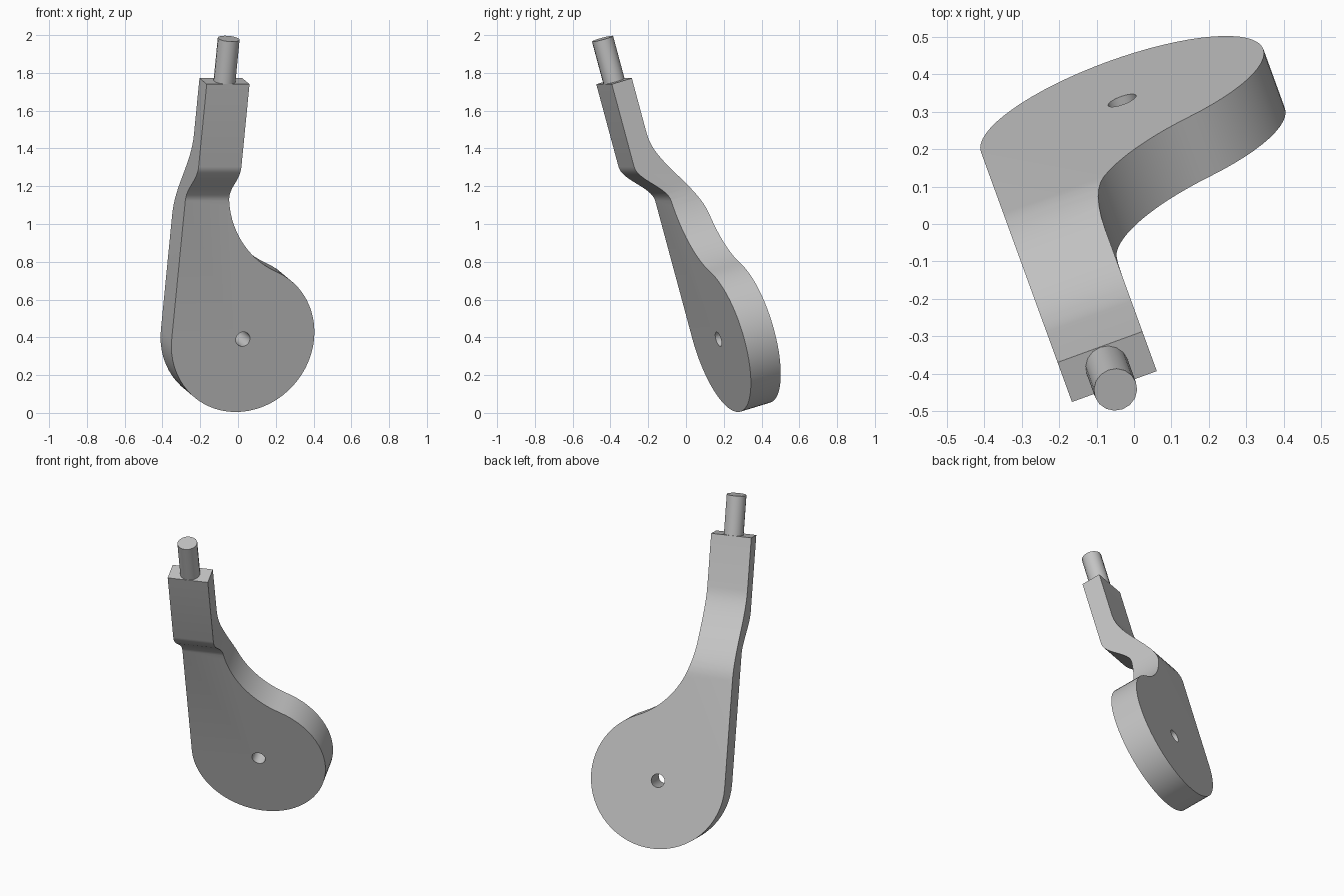
import bpy, bmesh, math
from mathutils import Matrix

if "Cube" in bpy.data.objects:
    bpy.data.objects.remove(bpy.data.objects["Cube"])

# Leaning frame: local x = width, y = length, z = thickness (towards the front)
FRAME = Matrix.Rotation(math.radians(20), 4, 'Z') @ Matrix.Rotation(math.radians(106), 4, 'X')

LEFT, RIGHT, TOP = -0.318, -0.077, 1.78   # arm edges and end
HUB_X, HUB_Y, HUB_R = 0.083, 0.333, 0.401
FILLET_R = 0.51

grey = bpy.data.materials.new("plain_grey")
grey.use_nodes = True
colour = (0.55, 0.55, 0.55, 1)
grey.diffuse_color = colour
grey.node_tree.nodes["Principled BSDF"].inputs["Base Color"].default_value = colour


def prism(name, points, offset):
    """Extrude a closed loop of 3D points by an offset vector."""
    bm = bmesh.new()
    face = bm.faces.new([bm.verts.new(p) for p in points])
    extruded = bmesh.ops.extrude_face_region(bm, geom=[face])["geom"]
    moved = [g for g in extruded if isinstance(g, bmesh.types.BMVert)]
    bmesh.ops.translate(bm, verts=moved, vec=offset)
    if face.is_valid and len(face.edges[0].link_faces) < 2:
        bm.faces.new(list(face.verts))
    bmesh.ops.recalc_face_normals(bm, faces=bm.faces[:])
    mesh = bpy.data.meshes.new(name)
    bm.to_mesh(mesh)
    bm.free()
    mesh.materials.append(grey)
    obj = bpy.data.objects.new(name, mesh)
    obj.matrix_world = FRAME
    bpy.context.collection.objects.link(obj)
    return obj


def arc(cx, cy, r, start, end, steps):
    angles = [start + (end - start) * i / steps for i in range(steps + 1)]
    return [(cx + r * math.cos(a), cy + r * math.sin(a)) for a in angles]


def circle(cx, cy, r, sides):
    return arc(cx, cy, r, 0, math.tau, sides)[:-1]


def bend(middle, half, low, high, steps=16):
    """Smooth step in thickness along the length, from low to high."""
    result = []
    for i in range(steps + 1):
        t = i / steps
        result.append((middle + half * (2 * t - 1), low + (high - low) * t * t * (3 - 2 * t)))
    return result


def boolean(target, cutter, operation):
    mod = target.modifiers.new(operation.lower(), 'BOOLEAN')
    mod.object, mod.operation, mod.solver = cutter, operation, 'EXACT'
    bpy.context.view_layer.objects.active = target
    bpy.ops.object.modifier_apply(modifier=mod.name)
    bpy.data.objects.remove(cutter)


def smooth(obj):
    bpy.ops.object.select_all(action='DESELECT')
    obj.select_set(True)
    bpy.context.view_layer.objects.active = obj
    bpy.ops.object.shade_smooth_by_angle(angle=math.radians(30))


# Face outline: straight left edge, round hub, concave fillet up to the arm
fx = RIGHT + FILLET_R
fy = HUB_Y + math.sqrt((HUB_R + FILLET_R) ** 2 - (fx - HUB_X) ** 2)
touch = math.atan2(fy - HUB_Y, fx - HUB_X)
outline = [(LEFT, TOP)]
outline += arc(HUB_X, HUB_Y, HUB_R, -math.pi, touch, 44)
outline += arc(fx, fy, FILLET_R, touch - math.pi, -math.pi, 16)[1:]
outline += [(RIGHT, TOP)]
lever = prism("lever_plate", [(x, y, -0.8) for x, y in outline], (0, 0, 1.2))

# Side profile: thick hub stepping forward into the thinner arm
front = bend(1.21, 0.115, -0.254, -0.105)
back = bend(1.22, 0.25, -0.429, -0.222)
profile = [(-0.3, -0.254)] + front + [(2, -0.105), (2, -0.222)] + back[::-1] + [(-0.3, -0.429)]
side = prism("side_profile", [(-0.7, y, z) for y, z in profile], (1.6, 0, 0))
boolean(lever, side, 'INTERSECT')

# Pivot hole through the hub
hole = prism("hole_cutter", [(x, y, -0.8) for x, y in circle(HUB_X, HUB_Y, 0.04, 20)], (0, 0, 1.2))
boolean(lever, hole, 'DIFFERENCE')
smooth(lever)

# Round pin standing on the arm end
pin = prism("end_pin", [(x, TOP - 0.02, z) for x, z in circle((LEFT + RIGHT) / 2, -0.163, 0.058, 16)],
            (0, 2.014 - TOP + 0.02, 0))
smooth(pin)
